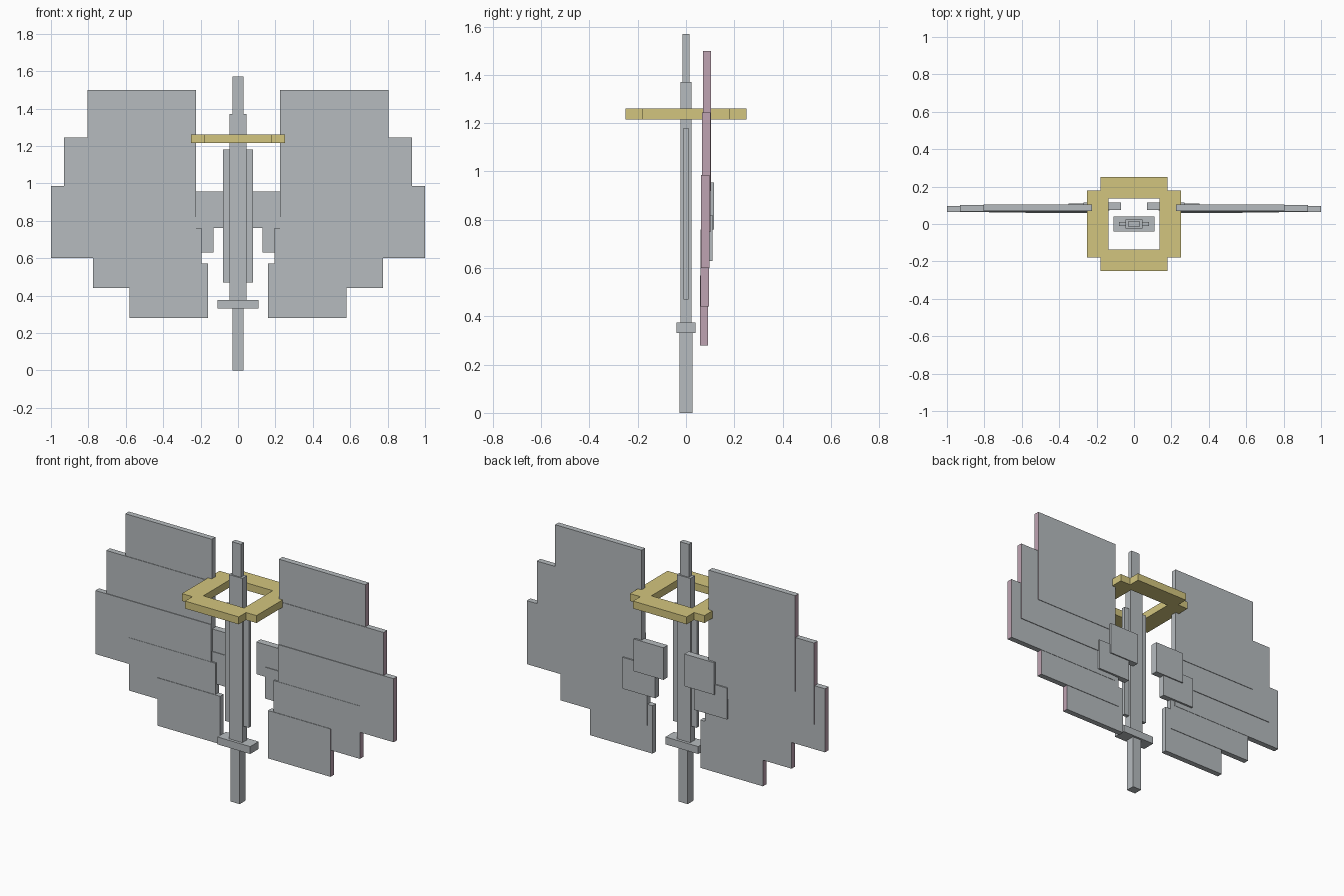
import bpy, bmesh

cube = bpy.data.objects.get("Cube")
if cube:
    bpy.data.objects.remove(cube, do_unlink=True)


def material(name, rgb):
    m = bpy.data.materials.new(name)
    m.use_nodes = True
    m.diffuse_color = (*rgb, 1)
    m.node_tree.nodes["Principled BSDF"].inputs["Base Color"].default_value = (*rgb, 1)
    return m


steel = material("pale steel grey", (0.47, 0.50, 0.52))
gold = material("soft gold", (0.65, 0.56, 0.21))
pink = material("dusty pink", (0.52, 0.37, 0.45))


def finish(name, bm, mats):
    bmesh.ops.recalc_face_normals(bm, faces=bm.faces)
    me = bpy.data.meshes.new(name)
    bm.to_mesh(me)
    bm.free()
    for m in mats:
        me.materials.append(m)
    ob = bpy.data.objects.new(name, me)
    bpy.context.collection.objects.link(ob)
    return ob


def box(name, x, y, z, mats, tip_side=0):
    """Box from (min, max) ranges; tip_side colours the end facing that x direction."""
    bm = bmesh.new()
    bmesh.ops.create_cube(bm, size=1)
    for v in bm.verts:
        v.co = [r[0] + (c + 0.5) * (r[1] - r[0]) for c, r in zip(v.co, (x, y, z))]
    bm.normal_update()
    for f in bm.faces:
        if f.normal.x * tip_side > 0.9:
            f.material_index = 1
    return finish(name, bm, mats)


# Sword: half width, half depth, bottom, top
for name, w, d, z0, z1 in [
    ("sword_grip", 0.03, 0.027, 0.0, 0.33),
    ("sword_guard", 0.11, 0.04, 0.33, 0.375),
    ("sword_blade", 0.045, 0.023, 0.375, 1.37),
    ("sword_edges", 0.08, 0.011, 0.47, 1.18),
    ("sword_tip", 0.03, 0.015, 1.37, 1.57),
]:
    box(name, (-w, w), (-d, d), (z0, z1), [steel])

# Wings: inner x, outer x, front y, bottom, top
feathers = [
    (0.225, 0.805, 0.070, 0.92, 1.50),
    (0.225, 0.93, 0.067, 0.75, 1.245),
    (0.225, 1.0, 0.063, 0.60, 0.985),
    (0.195, 0.775, 0.061, 0.44, 0.76),
    (0.16, 0.58, 0.058, 0.28, 0.57),
]
# Joints behind the wings: inner x, outer x, front y, back y, bottom, top
joints = [
    (0.07, 0.27, 0.075, 0.116, 0.76, 0.955),
    (0.13, 0.35, 0.071, 0.109, 0.63, 0.82),
]
for side, label in ((1, "left"), (-1, "right")):
    for i, (a, b, y, z0, z1) in enumerate(feathers, 1):
        box(f"{label}_wing_feather_{i}", sorted((a * side, b * side)),
            (y, y + 0.034), (z0, z1), [steel, pink], side)
    for i, (a, b, y0, y1, z0, z1) in enumerate(joints, 1):
        box(f"{label}_wing_joint_{i}", sorted((a * side, b * side)),
            (y0, y1), (z0, z1), [steel])

# Halo: grid of cells without the centre and the four corners, then thickened
cuts = [-0.25, -0.18, -0.137, 0.137, 0.18, 0.25]
bm = bmesh.new()
grid = [[bm.verts.new((x, y, 1.215)) for y in cuts] for x in cuts]
for i in range(5):
    for j in range(5):
        corner = i in (0, 4) and j in (0, 4)
        hole = i in (2,) and j in (2,)
        if not corner and not hole:
            bm.faces.new((grid[i][j], grid[i + 1][j], grid[i + 1][j + 1], grid[i][j + 1]))
bmesh.ops.delete(bm, geom=[v for v in bm.verts if not v.link_faces], context='VERTS')
top = bmesh.ops.extrude_face_region(bm, geom=bm.faces[:], use_keep_orig=True)["geom"]
bmesh.ops.translate(bm, vec=(0, 0, 0.045),
                    verts=[g for g in top if isinstance(g, bmesh.types.BMVert)])
bmesh.ops.dissolve_limit(bm, angle_limit=0.01, verts=bm.verts[:], edges=bm.edges[:])
finish("halo", bm, [gold])
